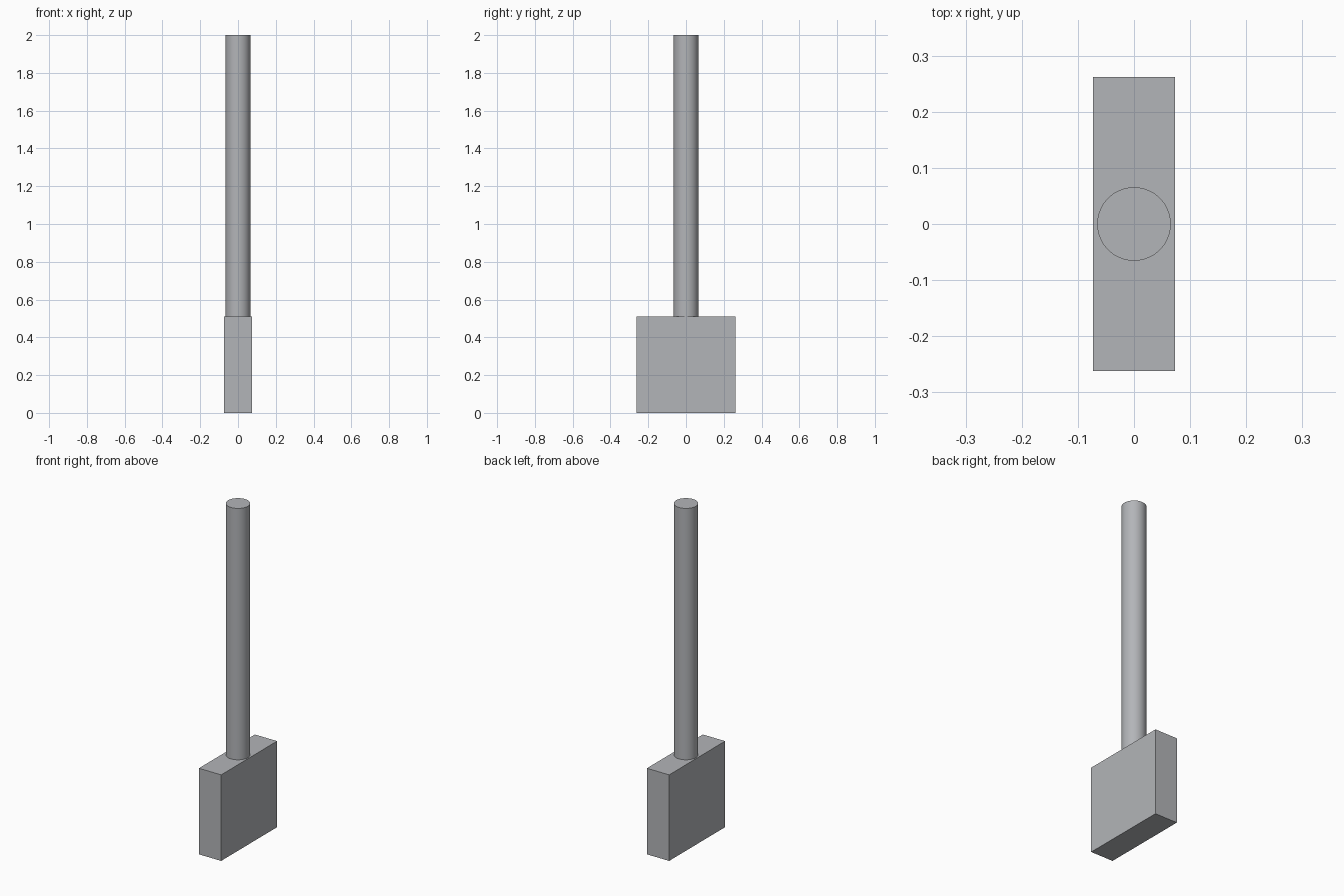
import bpy

if "Cube" in bpy.data.objects:
    bpy.data.objects.remove(bpy.data.objects["Cube"])

BLOCK_X, BLOCK_Y, BLOCK_TOP = 0.146, 0.524, 0.51
ROD_RADIUS, ROD_TOP, SINK = 0.0655, 2.0, 0.01

grey = bpy.data.materials.new("plain grey")
grey.diffuse_color = (0.45, 0.46, 0.48, 1.0)
grey.use_nodes = True
grey.node_tree.nodes["Principled BSDF"].inputs["Base Color"].default_value = grey.diffuse_color


def finish(name):
    obj = bpy.context.object
    obj.name = name
    obj.data.materials.append(grey)
    return obj


# Flat rectangular block at the base
bpy.ops.mesh.primitive_cube_add(size=1, location=(0, 0, BLOCK_TOP / 2))
block = finish("base_block")
block.scale = (BLOCK_X, BLOCK_Y, BLOCK_TOP)
bpy.ops.object.transform_apply(location=False, rotation=False, scale=True)

# Round rod rising from the block, seated slightly into it
bottom = BLOCK_TOP - SINK
bpy.ops.mesh.primitive_cylinder_add(
    vertices=64, radius=ROD_RADIUS, depth=ROD_TOP - bottom,
    location=(0, 0, (ROD_TOP + bottom) / 2))
rod = finish("round_rod")
bpy.ops.object.shade_smooth_by_angle()
